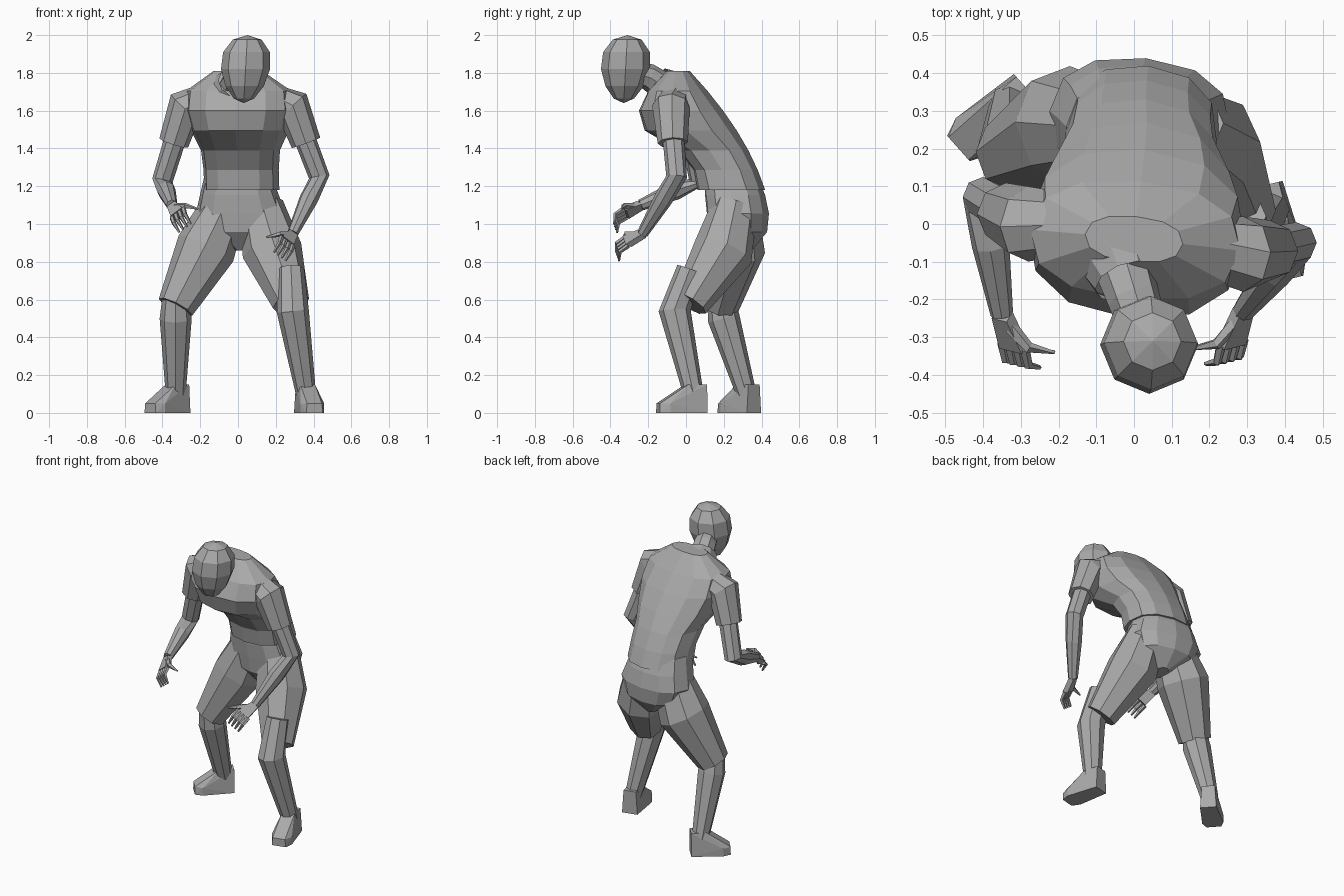
import bpy, bmesh, math
from mathutils import Vector

if "Cube" in bpy.data.objects:
    bpy.data.objects.remove(bpy.data.objects["Cube"])

GREY = (0.4, 0.4, 0.4, 1)
grey = bpy.data.materials.new("plain grey")
grey.use_nodes = True
grey.diffuse_color = GREY
grey.node_tree.nodes["Principled BSDF"].inputs["Base Color"].default_value = GREY


def finish(name, bm):
    """Turn a bmesh into a grey, flat shaded object."""
    bmesh.ops.recalc_face_normals(bm, faces=bm.faces)
    mesh = bpy.data.meshes.new(name)
    bm.to_mesh(mesh)
    bm.free()
    mesh.materials.append(grey)
    bpy.context.collection.objects.link(bpy.data.objects.new(name, mesh))


def skin(name, rings, cap=True):
    """Bridge equal rings of points into one closed or open-ended shell."""
    bm = bmesh.new()
    loops = [[bm.verts.new(point) for point in ring] for ring in rings]
    for lower, upper in zip(loops, loops[1:]):
        for k in range(len(lower)):
            bm.faces.new((lower[k - 1], lower[k], upper[k], upper[k - 1]))
    if cap:
        bm.faces.new(loops[0])
        bm.faces.new(loops[-1])
    finish(name, bm)


def hull(name, points):
    """Wrap points in a faceted solid."""
    bm = bmesh.new()
    for point in points:
        bm.verts.new(point)
    bmesh.ops.convex_hull(bm, input=bm.verts)
    bmesh.ops.dissolve_limit(bm, angle_limit=0.05, verts=bm.verts, edges=bm.edges)
    finish(name, bm)


def ring_around(centre, side, front, sides, power=1):
    """Points of an ellipse; a power below one makes it boxier."""
    points = []
    for k in range(sides):
        angle = math.tau * k / sides
        c, s = math.cos(angle), math.sin(angle)
        points.append(centre + side * math.copysign(abs(c) ** power, c)
                      + front * math.copysign(abs(s) ** power, s))
    return points


def limb(name, joints, radii, sides=8, cap=True):
    """Tapering tube with one mitred ring at every joint."""
    rings = []
    last = len(joints) - 1
    for i, (joint, radius) in enumerate(zip(joints, radii)):
        along = (joints[min(i + 1, last)] - joints[max(i - 1, 0)]).normalized()
        side = Vector((1, 0, 0))
        side = (side - along * side.dot(along)).normalized()
        rings.append(ring_around(joint, side * radius, along.cross(side) * radius, sides))
    skin(name, rings, cap)


def trunk(name, bottom, top, fronts, backs, widths, shift=0.02):
    """Level boxy rings spaced evenly in height, turned with the hips."""
    rings = []
    turned = Vector((1, -0.1, 0)).normalized()
    facing = Vector((-turned.y, turned.x, 0))
    steps = len(widths) - 1
    for i, (front, back, width) in enumerate(zip(fronts, backs, widths)):
        height = bottom + (top - bottom) * i / steps
        centre = Vector((shift * (1 - i / steps), (front + back) / 2, height))
        rings.append(ring_around(centre, turned * width,
                                 facing * (back - front) / 2, 12, power=0.85))
    skin(name, rings)


def foot(name, ankle, toe):
    """Wedge shoe, tall at the heel and low at the toe."""
    heel = Vector((ankle.x, ankle.y, 0)) - toe / 4
    across = Vector((-toe.y, toe.x, 0)).normalized() * 0.05
    sole, instep, tall = 0, 0.05, 0.15
    profile = ((0, sole, 1), (0, tall, 0.8), (0.4, tall, 0.8),
               (0.8, instep, 1.3), (0.8, sole, 1.3),
               (1, instep, 0.8), (1, sole, 0.9))
    hull(name, [heel + toe * f + Vector((0, 0, z)) + across * w * s
                for f, z, w in profile for s in (-1, 1)])


def hand(name, wrist, inward):
    """Palm with four curled fingers and a thumb, mirrored by inward."""
    def v(x, y, z):
        return Vector((x * inward, y, z))

    spread, curl, bend = v(-0.02, 0.005, -0.015), v(0.04, -0.05, -0.08), v(-0.01, -0.02, 0.01)
    first = wrist + v(0.06, -0.09, -0.02)
    knuckles = [first + spread * k for k in range(4)]
    thick = bend.normalized() * 0.018
    corners = [wrist - spread, wrist + spread, knuckles[0], knuckles[-1]]
    hull(name + "_palm", [c + thick * s for c in corners for s in (-1, 1)])
    for finger, base in zip(("index", "middle", "ring", "little"), knuckles):
        limb(f"{name}_{finger}_finger", [base, base + curl / 2 + bend, base + curl],
             (0.014, 0.012, 0.006), sides=5)
    root, tip = wrist.lerp(first, 0.4), wrist + v(0.14, -0.1, -0.02)
    limb(name + "_thumb", [root, root.lerp(tip, 0.5) + bend, tip],
         (0.02, 0.015, 0.005), sides=5)


# Shirt body, hunched forward over the belly; the back curves evenly
heights = [i / 6 for i in range(7)]
trunk("shirt", 1.18, 1.81,
      fronts=(0.06, 0.04, -0.04, -0.22, -0.25, -0.2, -0.1),
      backs=[0.42 - 0.2 * t - 0.2 * t * t for t in heights],
      widths=(0.2, 0.2, 0.21, 0.26, 0.29, 0.28, 0.13))

# Seat of the shorts
trunk("shorts_seat", 0.86, 1.25,
      fronts=(0.2, 0.12, 0.11, 0.1, 0.1),
      backs=(0.35, 0.43, 0.44, 0.42, 0.38),
      widths=(0.04, 0.2, 0.24, 0.21, 0.18), shift=0.03)

# Joints of the crouching pose, one set for each side
right = dict(
    hip=(-0.07, 0.26, 1.1), thigh=(-0.17, 0.26, 0.87), leg_hem=(-0.33, 0.18, 0.56),
    knee=(-0.33, 0.18, 0.62), calf=(-0.33, 0.2, 0.5), ankle=(-0.33, 0.32, 0.1),
    shoulder=(-0.1, 0, 1.7), upper_arm=(-0.28, 0, 1.62), arm_hem=(-0.34, 0.03, 1.43),
    elbow=(-0.4, 0.07, 1.23), wrist=(-0.35, -0.24, 1.1), toe=(-0.18, -0.16, 0))
left = dict(
    hip=(0.12, 0.26, 1.1), thigh=(0.18, 0.2, 0.86), leg_hem=(0.28, 0.02, 0.58),
    knee=(0.28, 0.02, 0.76), calf=(0.29, -0.06, 0.54), ankle=(0.36, 0.04, 0.1),
    shoulder=(0.1, -0.05, 1.7), upper_arm=(0.29, -0.08, 1.62), arm_hem=(0.36, -0.07, 1.43),
    elbow=(0.43, -0.05, 1.25), wrist=(0.29, -0.23, 0.95), toe=(0.06, -0.25, 0))

# Clothed and bare limbs, feet and hands
for name, pose, inward in (("right", right, 1), ("left", left, -1)):
    j = {joint: Vector(place) for joint, place in pose.items()}
    limb(name + "_shorts_leg", [j["hip"], j["thigh"], j["leg_hem"]], (0.12, 0.16, 0.1))
    limb(name + "_lower_leg", [j["knee"], j["calf"], j["ankle"]], (0.07, 0.085, 0.053))
    limb(name + "_sleeve", [j["shoulder"], j["upper_arm"], j["arm_hem"]],
         (0.07, 0.1, 0.08))
    forearm = j["elbow"].lerp(j["wrist"], 0.4)
    limb(name + "_arm", [j["upper_arm"], j["elbow"], forearm, j["wrist"]],
         (0.06, 0.055, 0.05, 0.03))
    foot(name + "_foot", j["ankle"], j["toe"])
    hand(name + "_hand", j["wrist"], inward)

# Neck and open collar
nape, throat, skull = (Vector((-0.04, -0.08, 1.7)), Vector((0, -0.2, 1.78)),
                       Vector((0.04, -0.32, 1.82)))
limb("neck", [nape, throat, skull], (0.08, 0.07, 0.06))
limb("collar", [nape, nape.lerp(throat, 0.6)], (0.12, 0.09), sides=10, cap=False)

# Head: a faceted ball with a full crown, narrowing to the chin
bm = bmesh.new()
bmesh.ops.create_uvsphere(bm, u_segments=8, v_segments=6, radius=1)
for vert in bm.verts:
    x, y, z = vert.co
    taper = 0.13 * (1 + 0.2 * z)
    vert.co = skull + Vector((x * taper, y * taper, z * 0.18))
    vert.co += Vector((0.01, 0.01, 0)) * z
finish("head", bm)
